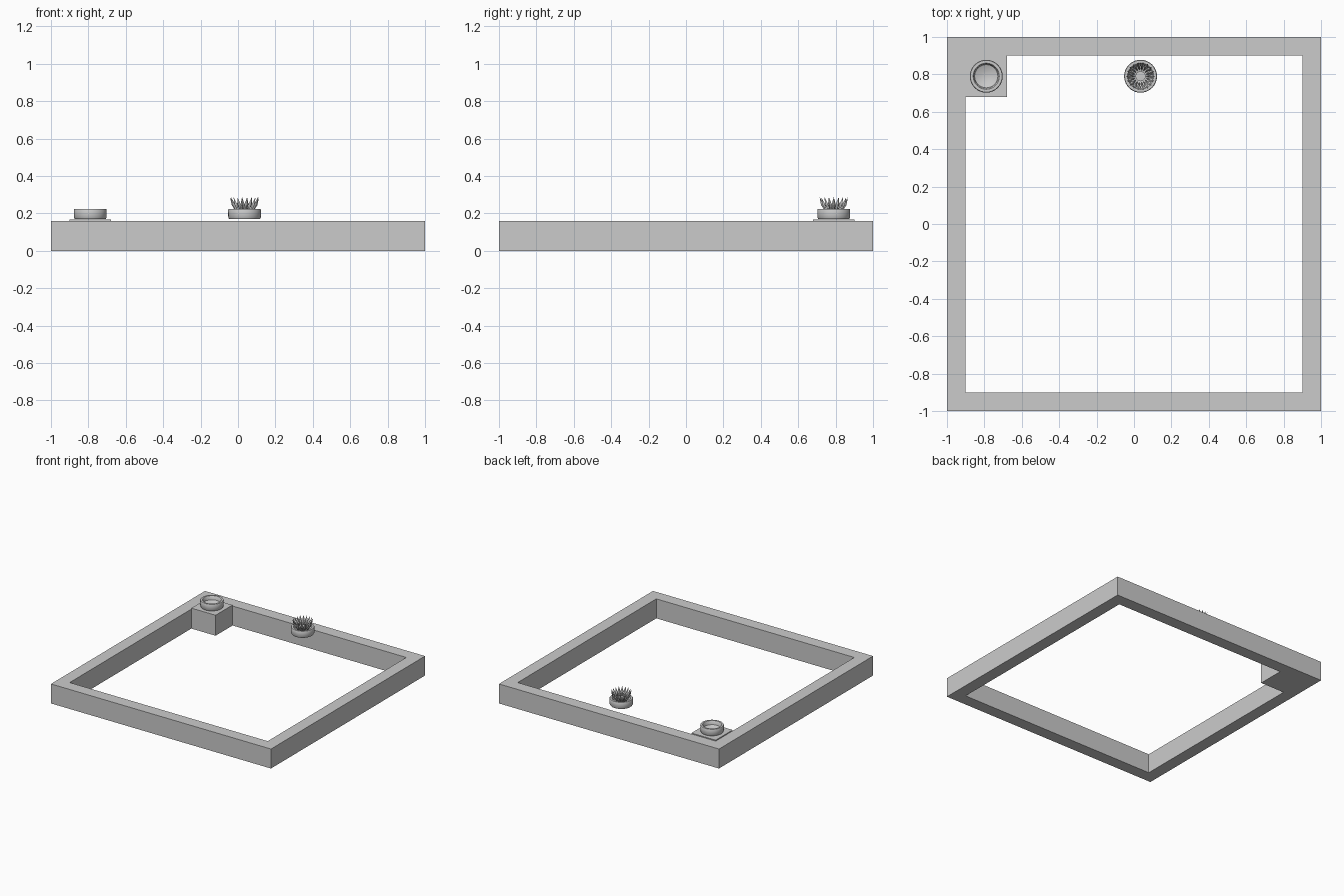
import bpy, bmesh, math
from mathutils import Vector

if "Cube" in bpy.data.objects:
    bpy.data.objects.remove(bpy.data.objects["Cube"])


def finish(name, bm, smooth=False):
    bmesh.ops.recalc_face_normals(bm, faces=bm.faces)
    me = bpy.data.meshes.new(name)
    bm.to_mesh(me)
    bm.free()
    ob = bpy.data.objects.new(name, me)
    bpy.context.collection.objects.link(ob)
    if smooth:
        bpy.context.view_layer.objects.active = ob
        ob.select_set(True)
        bpy.ops.object.shade_smooth_by_angle(angle=math.radians(35))
        ob.select_set(False)
    return ob


def lathe(name, profile, loc, sides=32):
    """Revolve an (r, z) profile that starts and ends on the axis."""
    bm = bmesh.new()
    vs = [bm.verts.new((r, 0, z)) for r, z in profile]
    es = [bm.edges.new(p) for p in zip(vs, vs[1:])]
    bmesh.ops.spin(bm, geom=vs + es, cent=(0, 0, 0), axis=(0, 0, 1),
                   angle=2 * math.pi, steps=sides)
    bmesh.ops.remove_doubles(bm, verts=bm.verts, dist=1e-5)
    ob = finish(name, bm, True)
    ob.location = loc
    return ob


# Square border frame
bm = bmesh.new()
rings = [[bm.verts.new((sx * h, sy * h, z))
          for sx, sy in ((-1, -1), (1, -1), (1, 1), (-1, 1))]
         for h, z in ((1, 0), (1, 0.16), (0.9, 0.16), (0.9, 0))]
for a, b in zip(rings, rings[1:] + rings[:1]):
    for i in range(4):
        j = (i + 1) % 4
        bm.faces.new((a[i], a[j], b[j], b[i]))
finish("border_frame", bm)

# Corner pedestal
bm = bmesh.new()
bmesh.ops.create_cube(bm, size=1)
bmesh.ops.scale(bm, vec=(0.22, 0.22, 0.168), verts=bm.verts)
bmesh.ops.translate(bm, vec=(-0.79, 0.79, 0.084), verts=bm.verts)
finish("corner_pedestal", bm)

# Shallow pots: open bowl on the pedestal, and one holding the plant
pot = [(0, 0.17), (0.082, 0.17), (0.087, 0.178), (0.088, 0.22), (0.085, 0.225),
       (0.07, 0.225), (0.066, 0.22), (0.062, 0.195), (0.03, 0.182), (0, 0.18)]
lathe("empty_pot", pot, (-0.79, 0.79, 0))
centre = Vector((0.035, 0.79, 0))
lathe("plant_pot", pot, centre)

# Plant heart
lathe("plant_heart", [(0, 0.18), (0.027, 0.18), (0.027, 0.23), (0, 0.232)], centre, 16)

# Ring of pointed, keeled leaves leaning outwards
bm = bmesh.new()
COUNT = 18
for k in range(COUNT):
    a = 2 * math.pi * k / COUNT
    out = Vector((math.cos(a), math.sin(a), 0))
    side = Vector((-math.sin(a), math.cos(a), 0))

    def point(r, s, z):
        return bm.verts.new(centre + out * r + side * s + Vector((0, 0, z)))

    base, tip = point(0.03, 0, 0.185), point(0.077, 0, 0.287)
    mid = [point(0.069, 0, 0.245), point(0.06, 0.0105, 0.25),
           point(0.055, 0, 0.252), point(0.06, -0.0105, 0.25)]
    for i in range(4):
        p, q = mid[i], mid[(i + 1) % 4]
        bm.faces.new((base, p, q))
        bm.faces.new((tip, q, p))
finish("plant_leaves", bm)
